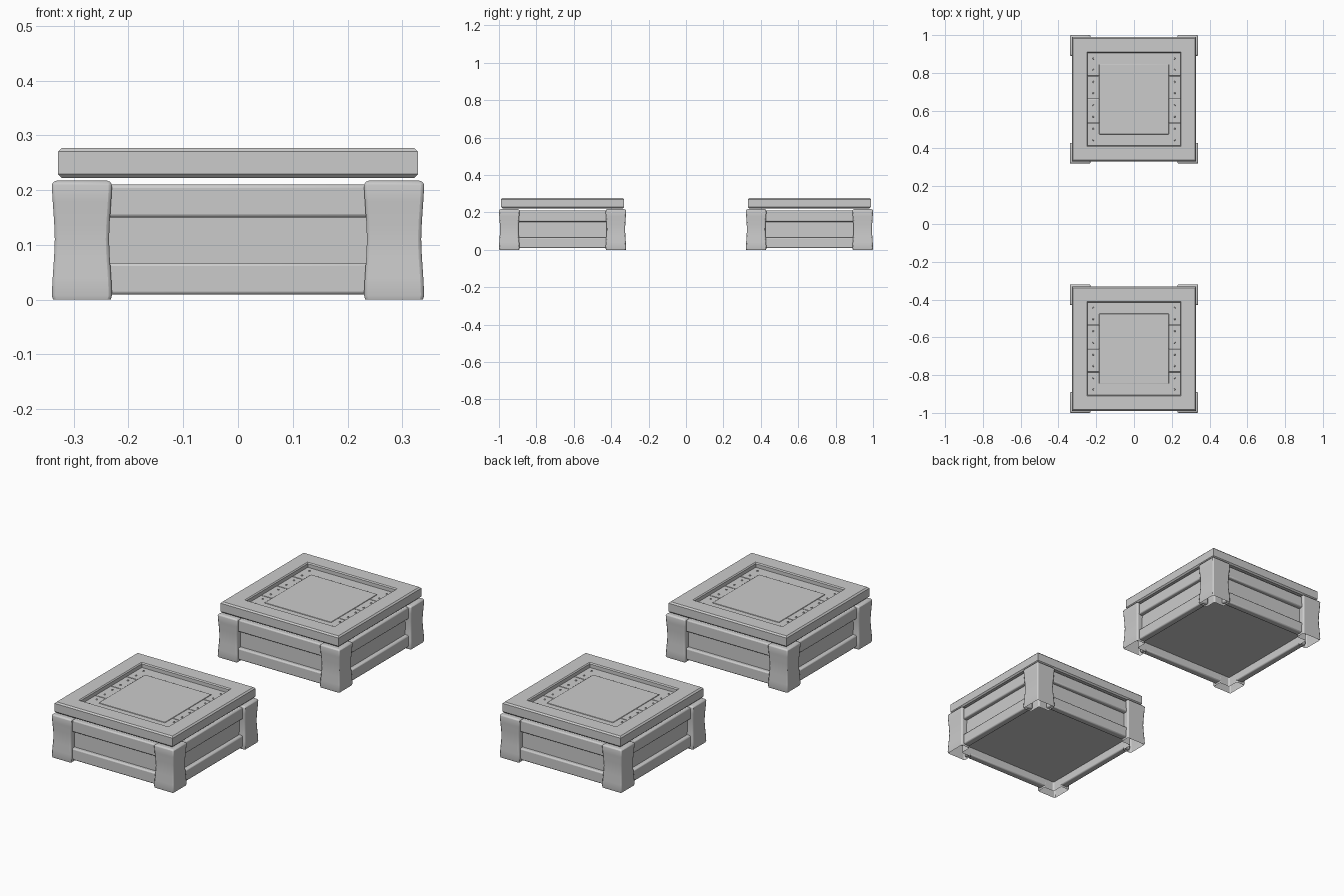
import bpy, bmesh, math
from mathutils import Matrix

if "Cube" in bpy.data.objects:
    bpy.data.objects.remove(bpy.data.objects["Cube"])

grey = bpy.data.materials.new("plain_grey")
grey.diffuse_color = (0.6, 0.6, 0.6, 1)
grey.use_nodes = True
grey.node_tree.nodes["Principled BSDF"].inputs["Base Color"].default_value = grey.diffuse_color


def finish(name, bm, y, bevel=0):
    """Turn a bmesh into an object placed at the given crate centre."""
    bmesh.ops.recalc_face_normals(bm, faces=bm.faces)
    me = bpy.data.meshes.new(name)
    bm.to_mesh(me)
    bm.free()
    me.materials.append(grey)
    ob = bpy.data.objects.new(name, me)
    bpy.context.collection.objects.link(ob)
    ob.location.y = y
    if bevel:
        mod = ob.modifiers.new("bevel", "BEVEL")
        mod.width, mod.segments = bevel, 2
        mod.limit_method = 'ANGLE'
        mod.angle_limit = math.radians(40)
    bpy.ops.object.select_all(action='DESELECT')
    ob.select_set(True)
    bpy.context.view_layer.objects.active = ob
    bpy.ops.object.shade_smooth_by_angle(angle=math.radians(35))
    return ob


def add_box(bm, lo, hi, turn=0):
    size = [b - a for a, b in zip(lo, hi)]
    mid = [(a + b) / 2 for a, b in zip(lo, hi)]
    m = (Matrix.Rotation(turn, 4, 'Z') @ Matrix.Translation(mid)
         @ Matrix.Diagonal((*size, 1)))
    bmesh.ops.create_cube(bm, size=1, matrix=m)


def bridge(bm, rings):
    """Join consecutive vertex rings with quads."""
    n = len(rings[0])
    for a, b in zip(rings, rings[1:]):
        for i in range(n):
            j = (i + 1) % n
            bm.faces.new((a[i], a[j], b[j], b[i]))


# Corner post: notched plan, pinched at the waist, open underneath
POST_PLAN = [(.23, .34), (.34, .34), (.34, .23), (.29, .23), (.29, .29), (.23, .29)]
POST_LEVELS = [(0, .96), (.008, 1), (.04, .97), (.08, .92), (.11, .9),
               (.14, .92), (.18, .97), (.209, 1), (.217, .95)]


def posts(y):
    bm = bmesh.new()
    for k in range(4):
        rot = Matrix.Rotation(k * math.pi / 2, 4, 'Z')
        rings = []
        for z, s in POST_LEVELS:
            rings.append([bm.verts.new(rot @ Matrix.Translation(
                (.285 + (u - .285) * s, .285 + (v - .285) * s, z)).to_translation())
                for u, v in POST_PLAN])
        bridge(bm, rings)
        bm.faces.new(rings[-1])
    finish("corner_posts", bm, y, .006)


def rails(y):
    # Upper and lower rails on all four sides
    for name, z0, z1 in (("lower_rails", .009, .067), ("upper_rails", .15, .21)):
        bm = bmesh.new()
        for k in range(4):
            add_box(bm, (-.245, -.325, z0), (.245, -.29, z1), k * math.pi / 2)
        finish(name, bm, y, .006)


def lid(y):
    # Frame swept around a square with chamfered edges
    bm = bmesh.new()
    section = [(.329, .229), (.329, .27), (.322, .277), (.25, .277), (.245, .272),
               (.245, .229), (.25, .222), (.322, .222)]
    rings = [[bm.verts.new((sx * h, sy * h, z))
              for sx, sy in ((-1, -1), (1, -1), (1, 1), (-1, 1))]
             for h, z in section]
    bridge(bm, rings + rings[:1])
    finish("lid_frame", bm, y)

    # Planks with narrow seams over a closed backing
    bm = bmesh.new()
    add_box(bm, (-.247, -.247, .224), (.247, .247, .246))
    finish("lid_backing", bm, y)
    bm = bmesh.new()
    for i in range(4):
        c = (i - 1.5) * .124
        add_box(bm, (-.246, c - .0605, .24), (.246, c + .0605, .254))
    finish("lid_planks", bm, y, .001)

    # Centre plate and rivets at the plank ends
    bm = bmesh.new()
    add_box(bm, (-.185, -.185, .25), (.185, .185, .257))
    finish("centre_plate", bm, y, .002)
    bm = bmesh.new()
    for i in range(4):
        for d in (-.03, .03):
            for x in (-.215, .215):
                bmesh.ops.create_cone(
                    bm, cap_ends=True, segments=8, radius1=.005, radius2=.003, depth=.005,
                    matrix=Matrix.Translation((x, (i - 1.5) * .124 + d, .2555)))
    finish("rivets", bm, y)


for y in (-.66, .66):
    posts(y)
    rails(y)
    # Recessed side panels and raised floor
    bm = bmesh.new()
    add_box(bm, (-.305, -.305, .05), (.305, .305, .2))
    finish("body_panels", bm, y)
    lid(y)
